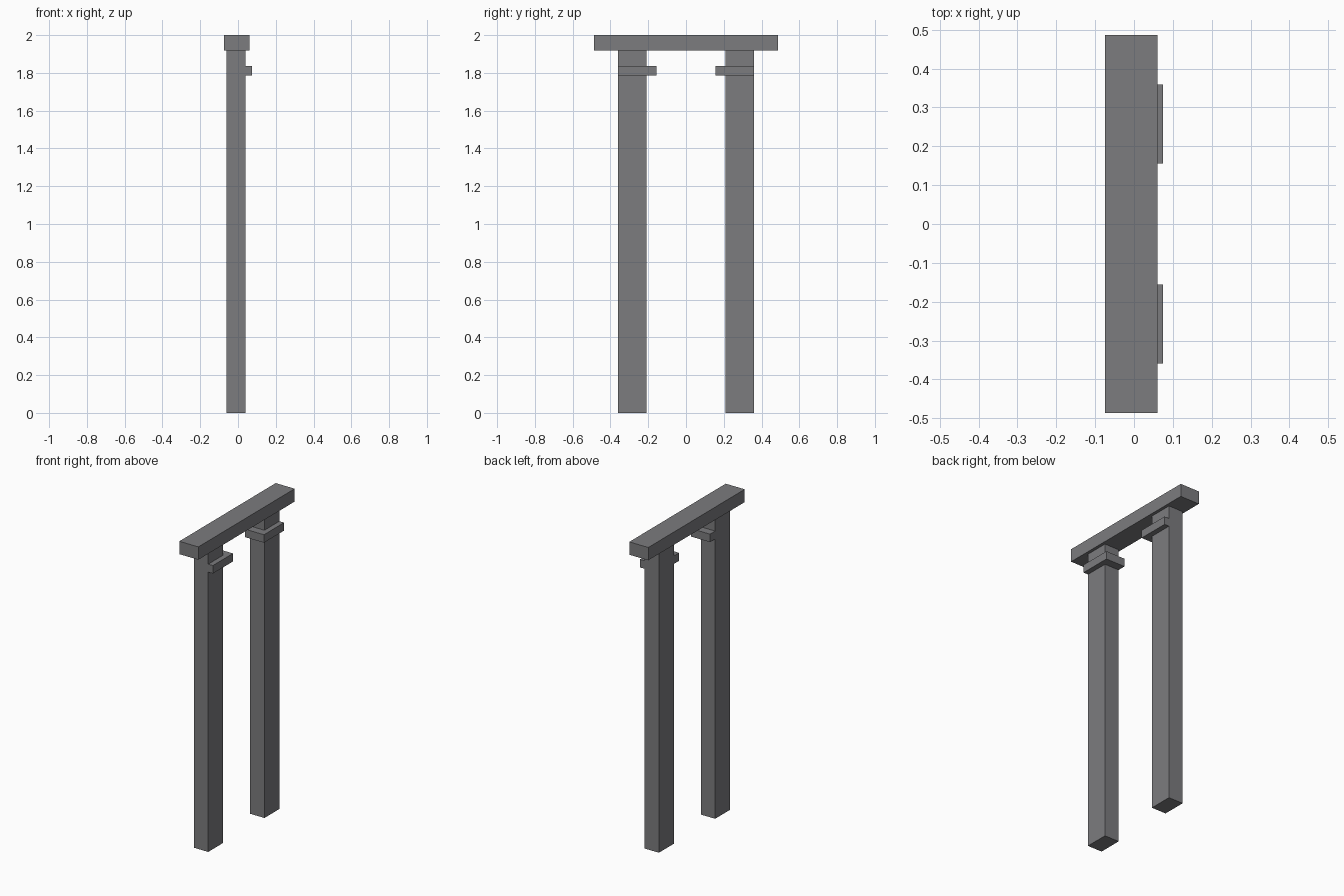
import bpy, bmesh
from mathutils import Vector

if "Cube" in bpy.data.objects:
    bpy.data.objects.remove(bpy.data.objects["Cube"])

# Dark grey stone
stone = bpy.data.materials.new("dark_stone")
stone.diffuse_color = (0.2, 0.2, 0.21, 1)
stone.use_nodes = True
stone.node_tree.nodes["Principled BSDF"].inputs["Base Color"].default_value = stone.diffuse_color


def prism(name, outline, z0, z1):
    """Extrude a flat XY outline from z0 up to z1."""
    bm = bmesh.new()
    face = bm.faces.new([bm.verts.new((x, y, z0)) for x, y in outline])
    top = bmesh.ops.extrude_face_region(bm, geom=[face])["geom"]
    verts = [g for g in top if isinstance(g, bmesh.types.BMVert)]
    bmesh.ops.translate(bm, verts=verts, vec=Vector((0, 0, z1 - z0)))
    bmesh.ops.recalc_face_normals(bm, faces=bm.faces)
    mesh = bpy.data.meshes.new(name)
    bm.to_mesh(mesh)
    bm.free()
    mesh.materials.append(stone)
    obj = bpy.data.objects.new(name, mesh)
    bpy.context.collection.objects.link(obj)
    return obj


def rect(x0, x1, y0, y1):
    return [(x0, y0), (x1, y0), (x1, y1), (x0, y1)]


BACK, FACE = -0.060, 0.041      # post depth in x
INNER, OUTER = 0.208, 0.359     # post width in y
LEDGE_X, LEDGE_Y = 0.074, 0.156  # ledge projection

# Lintel across the top
prism("lintel", rect(-0.074, 0.06, -0.486, 0.486), 1.918, 2.0)

for side, s in (("left", -1), ("right", 1)):
    # Upright post
    prism(side + "_post", rect(BACK, FACE, s * INNER, s * OUTER), 0, 1.918)
    # L-shaped ledge wrapping the face and the inner side of the post
    ledge = [(BACK, LEDGE_Y), (LEDGE_X, LEDGE_Y), (LEDGE_X, OUTER),
             (FACE, OUTER), (FACE, INNER), (BACK, INNER)]
    prism(side + "_ledge", [(x, s * y) for x, y in ledge], 1.785, 1.836)
